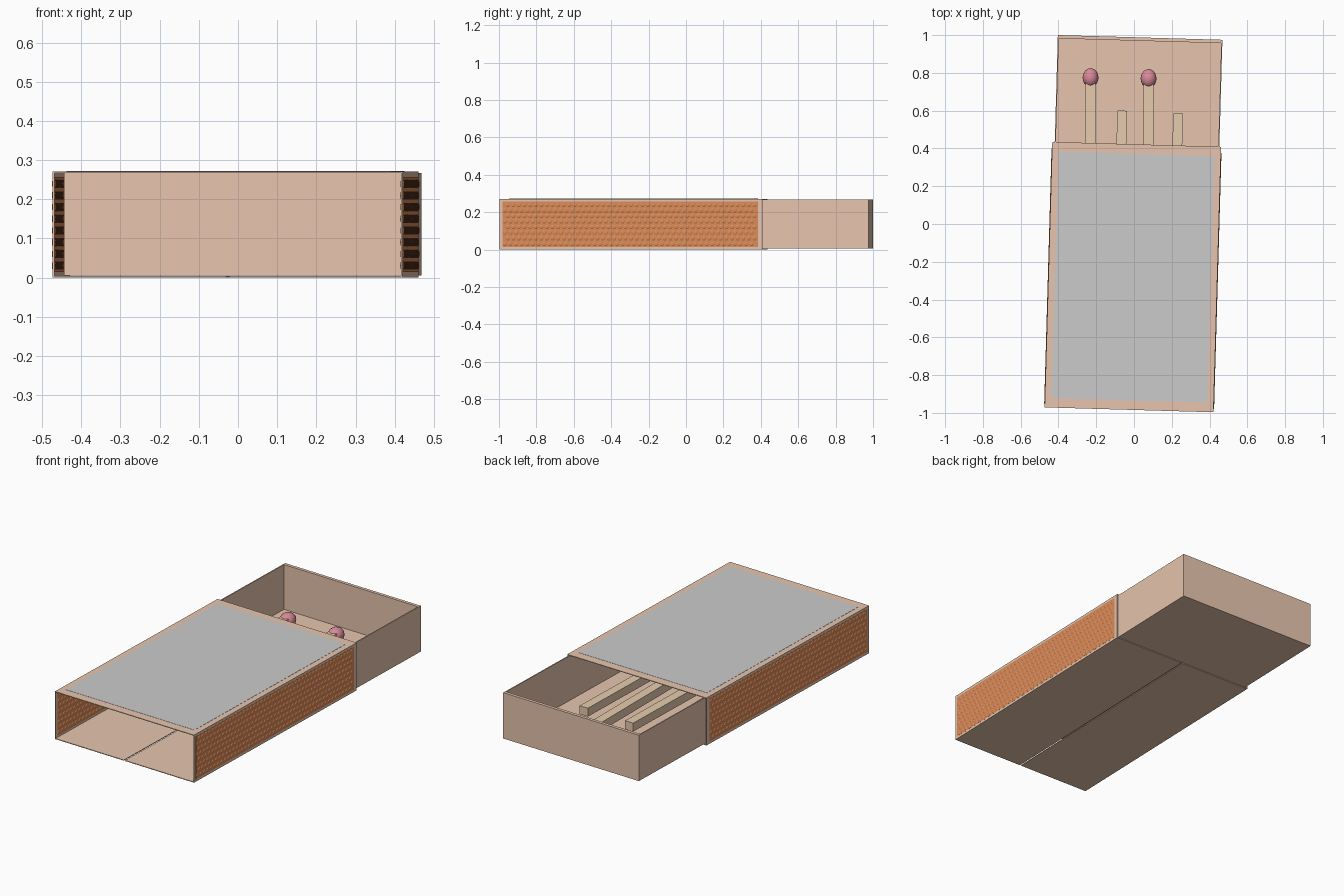
import bpy, bmesh, math
from mathutils import Matrix, Vector

if "Cube" in bpy.data.objects:
    bpy.data.objects.remove(bpy.data.objects["Cube"])

TILT = math.radians(-1.65)


def mat(name, r, g, b):
    m = bpy.data.materials.new(name)
    m.diffuse_color = (r, g, b, 1)
    m.use_nodes = True
    m.node_tree.nodes["Principled BSDF"].inputs["Base Color"].default_value = m.diffuse_color
    return m


CARD = mat("card", 0.80, 0.56, 0.42)
STRIKE = mat("striker", 0.72, 0.26, 0.10)
WOOD = mat("wood", 0.80, 0.60, 0.42)
HEAD = mat("match_head", 0.70, 0.25, 0.32)

SLEEVE = Matrix.Translation((-0.006, -0.281, 0)) @ Matrix.Rotation(TILT, 4, 'Z')
TRAY = Matrix.Translation((0.012, 0.278, 0)) @ Matrix.Rotation(TILT, 4, 'Z')


def finish(bm, name, frame, material=None):
    me = bpy.data.meshes.new(name)
    bm.to_mesh(me)
    bm.free()
    ob = bpy.data.objects.new(name, me)
    bpy.context.collection.objects.link(ob)
    ob.matrix_world = frame
    if material:
        me.materials.append(material)
    return ob


def add_box(bm, lo, hi):
    lo, hi = Vector(lo), Vector(hi)
    bmesh.ops.create_cube(bm, size=1, matrix=Matrix.Translation((lo + hi) / 2)
                          @ Matrix.Diagonal((*(hi - lo), 1)))


def boxes(name, parts, frame, material=None):
    bm = bmesh.new()
    for lo, hi in parts:
        add_box(bm, lo, hi)
    return finish(bm, name, frame, material)


# Outer sleeve: C-shaped card section with a narrow seam in the bottom
W, L, H, T, GAP = 0.447, 0.703, 0.271, 0.004, 0.004
section = [(GAP, 0), (W, 0), (W, H), (-W, H), (-W, 0), (-GAP, 0),
           (-GAP, T), (T - W, T), (T - W, H - T), (W - T, H - T), (W - T, T), (GAP, T)]
bm = bmesh.new()
face = bm.faces.new([bm.verts.new((x, -L, z)) for x, z in section])
ext = bmesh.ops.extrude_face_region(bm, geom=[face])
bmesh.ops.translate(bm, vec=(0, 2 * L, 0),
                    verts=[v for v in ext["geom"] if isinstance(v, bmesh.types.BMVert)])
bmesh.ops.recalc_face_normals(bm, faces=bm.faces)
finish(bm, "sleeve", SLEEVE, CARD)

# Blank label on the top
boxes("top_label", [((-0.413, -0.653, H - 0.001), (0.413, 0.653, H + 0.001))], SLEEVE)

# Striking strips: panel with staggered bumps showing on both faces of the wall
for side, name in ((-1, "striker_left"), (1, "striker_right")):
    bm = bmesh.new()
    x = side * (W - T / 2)
    add_box(bm, (x - 0.0025, -0.688, 0.014), (x + 0.0025, 0.678, 0.257))
    for row in range(8):
        for i in range(45):
            y = -0.675 + 0.03 * i + (0.015 if row % 2 else 0)
            z = 0.031 + 0.0298 * row
            for out in (-1, 1):
                bmesh.ops.create_cone(
                    bm, segments=6, radius1=0.0135, radius2=0.007, depth=0.003,
                    cap_ends=True, matrix=Matrix.Translation((x + out * 0.0035, y, z))
                    @ Matrix.Rotation(out * math.pi / 2, 4, 'Y'))
    finish(bm, name, SLEEVE, STRIKE)

# Sliding tray: floor and four walls
w, l, lo, hi = 0.436, 0.71, 0.006, 0.267
boxes("tray", [
    ((-w, -l, lo), (w, l, lo + 0.006)),
    ((-w, -l, lo), (-w + 0.006, l, hi)),
    ((w - 0.006, -l, lo), (w, l, hi)),
    ((-w, -l, lo), (w, -l + 0.018, hi)),
    ((-w, l - 0.018, lo), (w, l, hi)),
], TRAY, CARD)


# Matches: square stick along +y with a rounded head; some are turned around
def match(n, x, y, angle):
    frame = Matrix.Translation((x, y, 0.075)) @ Matrix.Rotation(angle, 4, 'Z')
    boxes(f"match_stick_{n}", [((-0.026, 0, -0.024), (0.026, 0.81, 0.024))], frame, WOOD)
    bm = bmesh.new()
    bmesh.ops.create_uvsphere(bm, u_segments=16, v_segments=10, radius=1,
                              matrix=Matrix.Translation((0, 0.81, 0))
                              @ Matrix.Diagonal((0.042, 0.05, 0.042, 1))
                              @ Matrix.Rotation(math.pi / 2, 4, 'X'))
    for f in bm.faces:
        f.smooth = True
    finish(bm, f"match_head_{n}", frame, HEAD)


match(1, -0.23, -0.035, 0)
match(2, 0.077, -0.04, 0)
match(3, -0.062, 0.60, math.pi + TILT)
match(4, 0.234, 0.585, math.pi + TILT)
